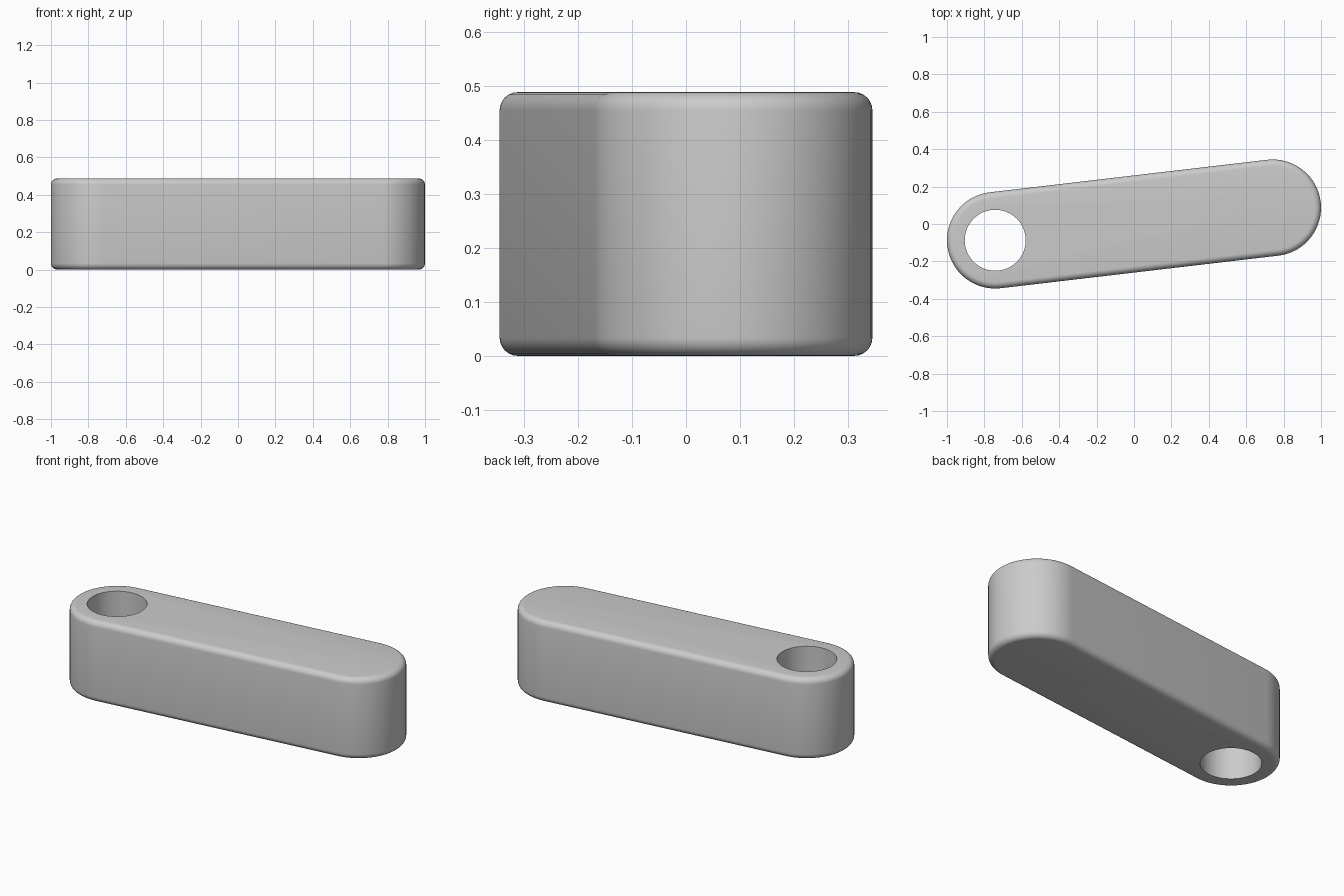
import bpy, bmesh
from math import atan2, cos, sin, pi

HEIGHT, RADIUS, ROUND = 0.488, 0.258, 0.034
END_X, END_Y = 0.742, 0.087
HOLE_RADIUS, STEPS = 0.163, 32

if "Cube" in bpy.data.objects:
    bpy.data.objects.remove(bpy.data.objects["Cube"], do_unlink=True)

grey = bpy.data.materials.new("light grey")
grey.use_nodes = True
colour = (0.6, 0.6, 0.6, 1)
grey.diffuse_color = colour
grey.node_tree.nodes["Principled BSDF"].inputs["Base Color"].default_value = colour


def arc(cx, cy, start):
    """Half circle of outline points, counter-clockwise from start."""
    angles = [start + pi * i / STEPS for i in range(STEPS + 1)]
    return [(cx + RADIUS * cos(a), cy + RADIUS * sin(a)) for a in angles]


def prism(name, outline, low, high, rounding=0):
    """Extrude an outline upward, optionally rounding both rims."""
    bm = bmesh.new()
    base = bm.faces.new([bm.verts.new((x, y, low)) for x, y in outline])
    grown = bmesh.ops.extrude_face_region(bm, geom=[base], use_keep_orig=True)
    top = [v for v in grown["geom"] if isinstance(v, bmesh.types.BMVert)]
    bmesh.ops.translate(bm, verts=top, vec=(0, 0, high - low))
    bmesh.ops.recalc_face_normals(bm, faces=bm.faces[:])
    if rounding:
        rims = [e for e in bm.edges if abs(e.verts[0].co.z - e.verts[1].co.z) < 1e-5]
        bmesh.ops.bevel(bm, geom=rims, offset=rounding, segments=6,
                        profile=0.5, affect='EDGES')
    mesh = bpy.data.meshes.new(name)
    bm.to_mesh(mesh)
    bm.free()
    mesh.materials.append(grey)
    obj = bpy.data.objects.new(name, mesh)
    bpy.context.collection.objects.link(obj)
    return obj


# Slanted bar with round ends and softened rims
slant = atan2(END_Y, END_X)
outline = arc(END_X, END_Y, slant - pi / 2) + arc(-END_X, -END_Y, slant + pi / 2)
arm = prism("link_arm", outline, 0, HEIGHT, ROUND)

# Sharp-edged pivot hole through the left-hand end
turns = [2 * pi * i / 64 for i in range(64)]
hole = [(-END_X + HOLE_RADIUS * cos(a), -END_Y + HOLE_RADIUS * sin(a)) for a in turns]
cutter = prism("pivot_hole_cutter", hole, -0.1, HEIGHT + 0.1)
cutter.hide_render = True

cut = arm.modifiers.new("pivot_hole", 'BOOLEAN')
cut.operation = 'DIFFERENCE'
cut.solver = 'EXACT'
cut.object = cutter
bpy.ops.object.select_all(action='DESELECT')
arm.select_set(True)
bpy.context.view_layer.objects.active = arm
bpy.ops.object.modifier_apply(modifier=cut.name)
bpy.data.objects.remove(cutter, do_unlink=True)
bpy.ops.object.shade_smooth_by_angle(angle=pi / 6)
